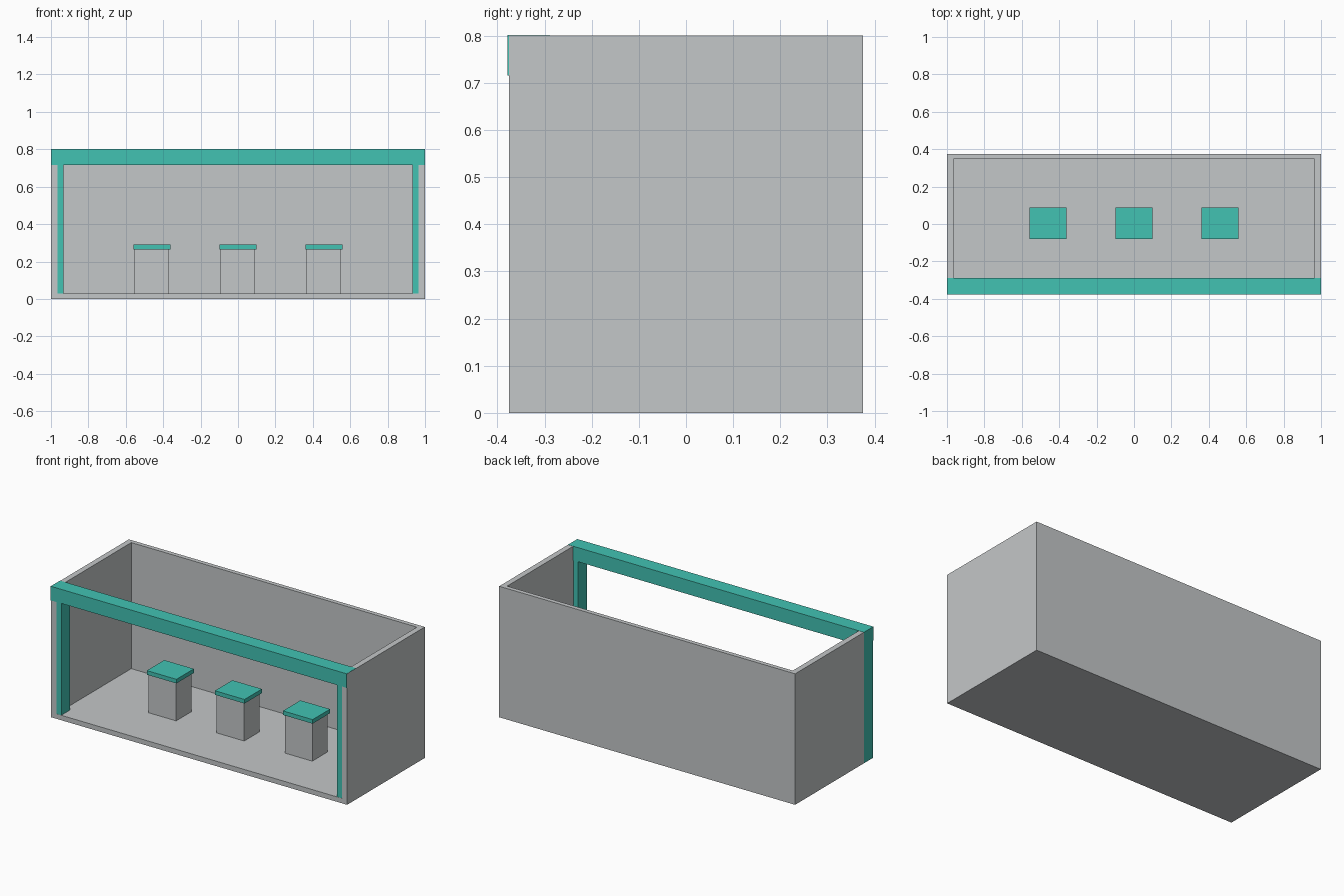
import bpy
import bmesh
from mathutils import Vector

cube = bpy.data.objects.get("Cube")
if cube:
    bpy.data.objects.remove(cube, do_unlink=True)


def make_material(name, rgb):
    mat = bpy.data.materials.new(name)
    mat.use_nodes = True
    colour = (*rgb, 1.0)
    mat.diffuse_color = colour
    mat.node_tree.nodes["Principled BSDF"].inputs["Base Color"].default_value = colour
    return mat


grey = make_material("light grey", (0.55, 0.57, 0.58))
teal = make_material("teal", (0.054, 0.54, 0.45))


def box(name, low, high, mat):
    """Flat-faced box between two opposite corners."""
    low, high = Vector(low), Vector(high)
    bm = bmesh.new()
    bmesh.ops.create_cube(bm, size=1)
    bmesh.ops.scale(bm, vec=high - low, verts=bm.verts)
    bmesh.ops.translate(bm, vec=(low + high) / 2, verts=bm.verts)
    mesh = bpy.data.meshes.new(name)
    bm.to_mesh(mesh)
    bm.free()
    mesh.materials.append(mat)
    obj = bpy.data.objects.new(name, mesh)
    bpy.context.collection.objects.link(obj)
    return obj


W, D, H = 1.0, 0.375, 0.8   # half width, half depth, height
FLOOR = 0.03
LIP = 0.001                 # tiny offset between flush surfaces

# Room shell: floor, back and side walls, open at the front and top
shell = box("room_shell", (-W, -D, 0), (W, D, H), grey)
cutter = box("room_cutter", (-0.965, -D - 0.2, FLOOR), (0.965, 0.348, H + 0.2), grey)
cutter.hide_render = True
cutter.hide_viewport = True
cutter.display_type = 'WIRE'
cut = shell.modifiers.new("hollow", 'BOOLEAN')
cut.operation = 'DIFFERENCE'
cut.solver = 'EXACT'
cut.object = cutter

# Front frame: a post in each front corner and a beam across the top
box("left_post", (0.932, -D + LIP, LIP), (W - LIP, -0.29, H - LIP), teal)
box("right_post", (-W - LIP, -D + LIP, LIP), (-0.932, -0.29, H - LIP), teal)
box("front_beam", (-W - LIP, -D - 0.003, 0.715), (W - LIP, -0.288, H + LIP), teal)

# Row of three stands with overhanging tops
for label, x in (("right", -0.46), ("middle", 0.0), ("left", 0.46)):
    box(label + "_stand", (x - 0.095, -0.07, FLOOR), (x + 0.091, 0.079, 0.265), grey)
    box(label + "_stand_top", (x - 0.1, -0.08, 0.265), (x + 0.1, 0.088, 0.29), teal)
